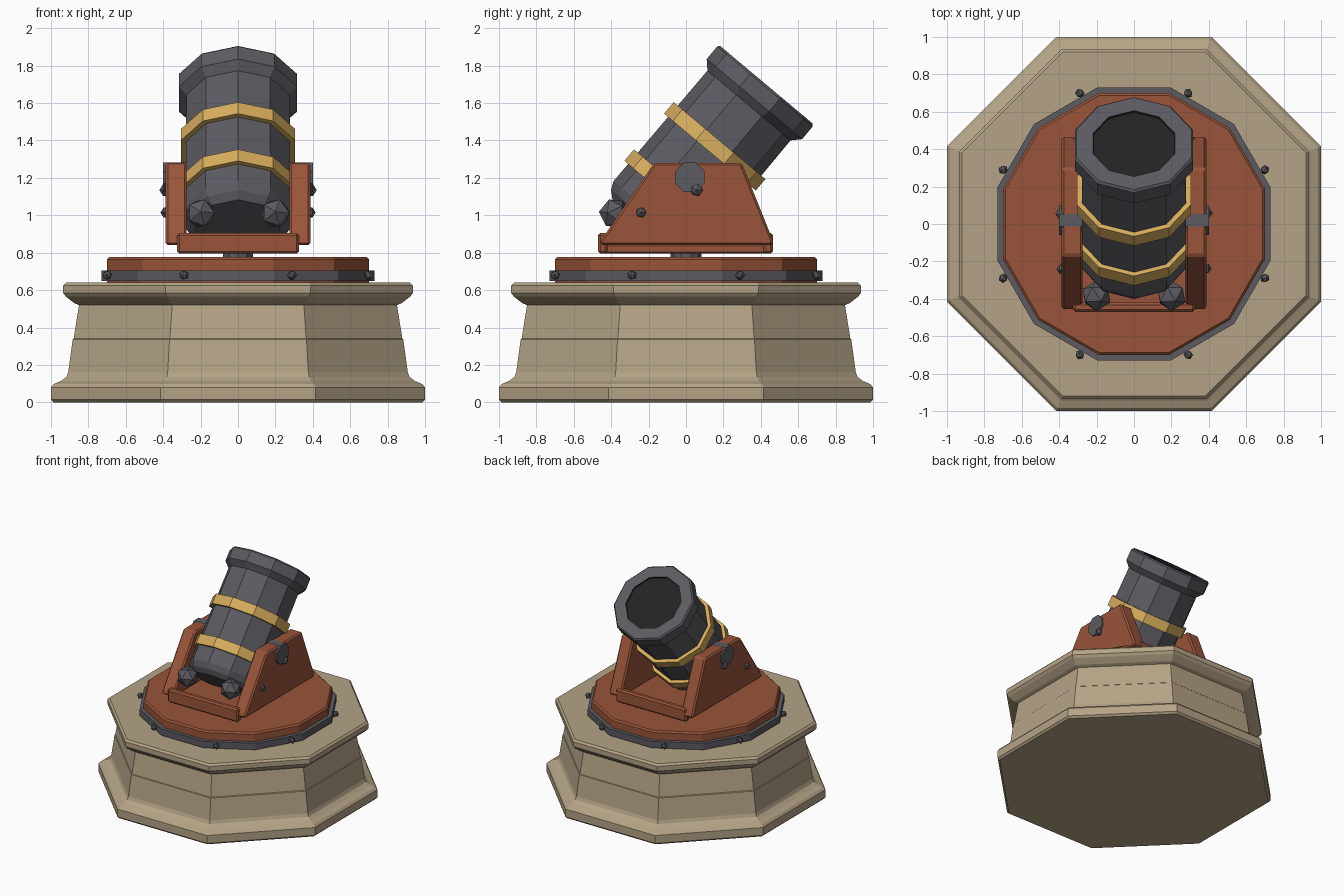
import bpy, bmesh, math
from mathutils import Matrix, Vector

cube = bpy.data.objects.get("Cube")
if cube:
    bpy.data.objects.remove(cube)


def material(name, rgb):
    m = bpy.data.materials.new(name)
    m.use_nodes = True
    m.diffuse_color = (*rgb, 1)
    m.node_tree.nodes["Principled BSDF"].inputs["Base Color"].default_value = (*rgb, 1)
    return m


STONE = material("sandstone", (0.46, 0.37, 0.24))
WOOD = material("red_wood", (0.32, 0.09, 0.042))
IRON = material("dark_iron", (0.105, 0.105, 0.12))
GOLD = material("brass", (0.68, 0.42, 0.11))
BLACK = material("bore_black", (0.016, 0.017, 0.017))


def finish(name, bm, mats, matrix=None, bevel=0):
    bmesh.ops.recalc_face_normals(bm, faces=bm.faces)
    if matrix:
        bm.transform(matrix)
    mesh = bpy.data.meshes.new(name)
    bm.to_mesh(mesh)
    bm.free()
    for m in mats:
        mesh.materials.append(m)
    ob = bpy.data.objects.new(name, mesh)
    bpy.context.collection.objects.link(ob)
    if bevel:
        mod = ob.modifiers.new("soft_edges", "BEVEL")
        mod.width = bevel
        mod.segments = 1
        mod.limit_method = "ANGLE"
    return ob


def lathe(name, profile, sides, mats, matrix=None, flats=True, bevel=0, dark_end=0):
    """Turn (radius, height) points; with flats the radius is measured to the flat sides."""
    bm = bmesh.new()
    phase = math.pi / sides if flats else math.pi / 2
    scale = 1 / math.cos(math.pi / sides) if flats else 1
    rings = []
    for r, z in profile:
        angles = [phase + 2 * math.pi * i / sides for i in range(sides)]
        rings.append([bm.verts.new((r * scale * math.cos(a), r * scale * math.sin(a), z)) for a in angles])
    faces = [bm.faces.new(rings[0][::-1])]
    for low, high in zip(rings, rings[1:]):
        for i in range(sides):
            j = (i + 1) % sides
            faces.append(bm.faces.new((low[i], low[j], high[j], high[i])))
    faces.append(bm.faces.new(rings[-1]))
    for f in faces[len(faces) - dark_end:]:
        f.material_index = 1
    return finish(name, bm, mats, matrix, bevel)


def box(name, low, high, mat, bevel):
    bm = bmesh.new()
    bmesh.ops.create_cube(bm, size=1)
    low, high = Vector(low), Vector(high)
    m = Matrix.Translation((low + high) / 2) @ Matrix.Diagonal((*(high - low), 1))
    return finish(name, bm, [mat], m, bevel)


def stud(name, centre, radius, facing):
    bm = bmesh.new()
    bmesh.ops.create_icosphere(bm, subdivisions=1, radius=radius)
    turn = Vector(facing).to_track_quat("Z", "Y").to_matrix().to_4x4()
    return finish(name, bm, [IRON], Matrix.Translation(centre) @ turn)


# Stone pedestal
lathe("pedestal", [(0.985, 0), (1, 0.015), (1, 0.08), (0.985, 0.098), (0.945, 0.115),
                   (0.918, 0.135), (0.908, 0.16), (0.884, 0.335), (0.879, 0.34),
                   (0.85, 0.52), (0.875, 0.53), (0.92, 0.565), (0.935, 0.585),
                   (0.935, 0.625), (0.92, 0.64)], 8, [STONE])

# Turntable with its iron hoop, studs and pivot
lathe("turntable", [(0.70, 0.64), (0.70, 0.765), (0.688, 0.777)], 12, [WOOD])
lathe("turntable_hoop", [(0.73, 0.65), (0.73, 0.705)], 12, [IRON])
lathe("pivot", [(0.08, 0.77), (0.08, 0.80)], 10, [IRON])
for k in range(8):
    a = math.radians(22.5 + 45 * k)
    out = Vector((math.cos(a), math.sin(a), 0))
    stud("hoop_stud", out * 0.757 + Vector((0, 0, 0.68)), 0.026, out)

# Carriage bed and cross bars
box("carriage_bed", (-0.31, -0.44, 0.795), (0.31, 0.44, 0.845), WOOD, 0.01)
box("front_cross_bar", (-0.325, -0.47, 0.795), (0.325, -0.42, 0.905), WOOD, 0.012)
box("back_cross_bar", (-0.325, 0.415, 0.795), (0.325, 0.465, 0.905), WOOD, 0.012)

# Carriage cheeks with bolts and trunnion ends
for side, label in ((1, "left"), (-1, "right")):
    bm = bmesh.new()
    outline = [(-0.455, 0.84), (0.465, 0.84), (0.465, 0.865), (0.298, 1.28), (-0.17, 1.28), (-0.455, 0.865)]
    cheek = bm.faces.new([bm.verts.new((side * 0.275, y, z)) for y, z in outline])
    grown = bmesh.ops.extrude_face_region(bm, geom=[cheek])["geom"]
    bmesh.ops.translate(bm, vec=(side * 0.112, 0, 0),
                        verts=[v for v in grown if isinstance(v, bmesh.types.BMVert)])
    finish(label + "_cheek", bm, [WOOD], bevel=0.012)
    stud(label + "_upper_bolt", (side * 0.385, 0.057, 1.135), 0.036, (side, 0, 0))
    stud(label + "_lower_bolt", (side * 0.385, -0.24, 1.015), 0.03, (side, 0, 0))
    lathe(label + "_trunnion", [(0.078, 0.2), (0.078, 0.40)], 8, [IRON],
          Matrix.Translation((0, 0.02, 1.203)) @ Matrix.Rotation(side * math.pi / 2, 4, "Y"))

# Barrel, tilted up, with the muzzle centre as its origin
TILT = Matrix.Translation((0, 0.43, 1.698)) @ Matrix.Rotation(math.radians(-40), 4, "X")
lathe("barrel", [(0.235, -1.0), (0.275, -0.965), (0.295, -0.92), (0.29, -0.145),
                 (0.333, -0.10), (0.333, -0.012), (0.322, 0), (0.23, 0), (0.228, -0.012)],
      10, [IRON, BLACK], TILT, flats=False, dark_end=11)

# Brass bands
for name, back, front in (("front_band", -0.47, -0.39), ("rear_band", -0.80, -0.72)):
    lathe(name, [(0.32, back), (0.32, front)], 10, [GOLD], TILT, flats=False)

# Breech knobs
for x in (-0.2, 0.2):
    stud("breech_knob", (x, -0.383, 1.01), 0.083, (0, -0.9, 0.1))
